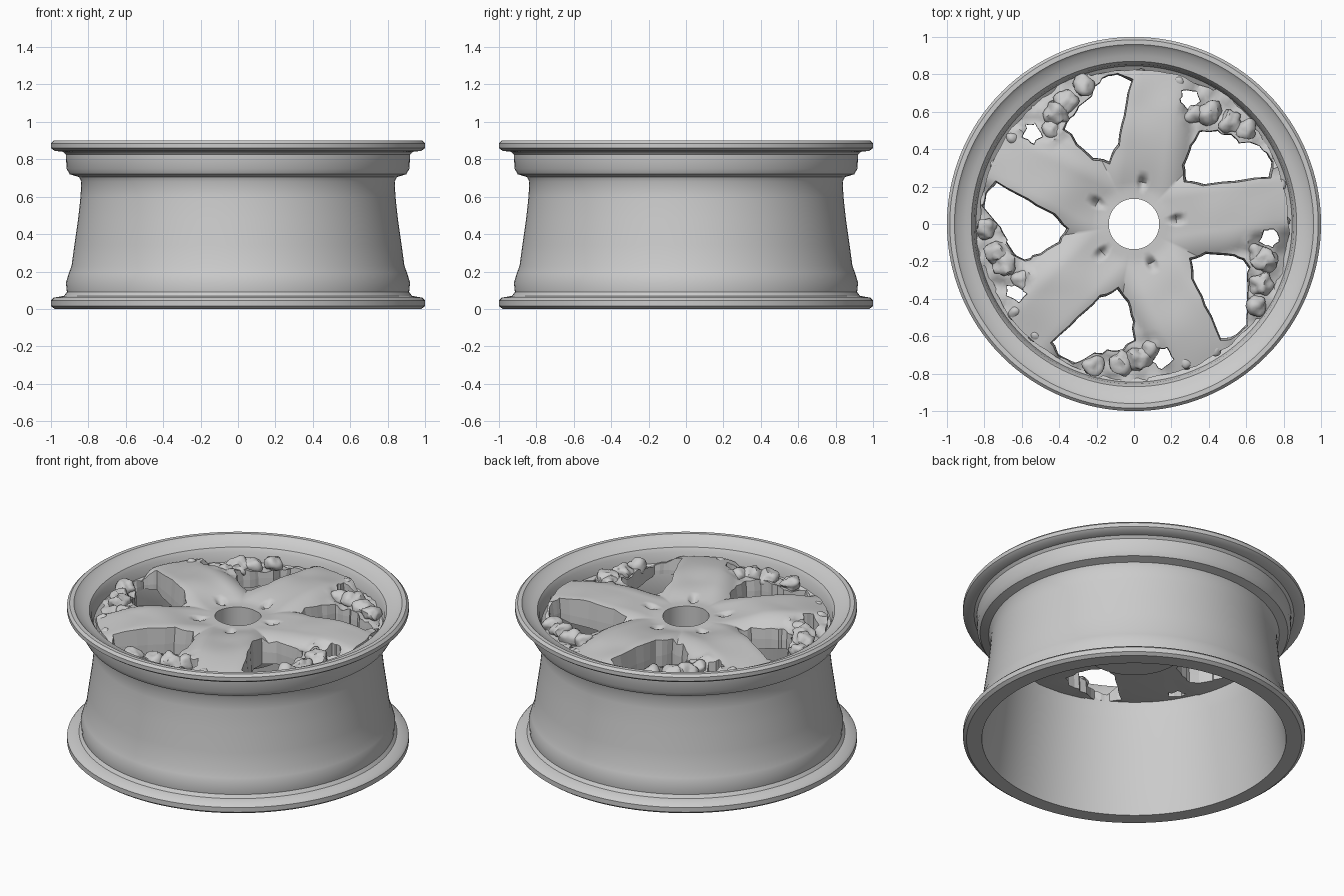
import bpy, bmesh, math, random
from mathutils import Vector, noise

random.seed(4)
SPOKES = 5
FIRST = 9
STEP = 360 / SPOKES

if "Cube" in bpy.data.objects:
    bpy.data.objects.remove(bpy.data.objects["Cube"])

grey = bpy.data.materials.new("cast_grey")
grey.use_nodes = True
grey.diffuse_color = (0.6, 0.6, 0.6, 1)
grey.node_tree.nodes["Principled BSDF"].inputs["Base Color"].default_value = grey.diffuse_color


def make_object(name, bm):
    bmesh.ops.recalc_face_normals(bm, faces=bm.faces)
    mesh = bpy.data.meshes.new(name)
    bm.to_mesh(mesh)
    bm.free()
    ob = bpy.data.objects.new(name, mesh)
    bpy.context.collection.objects.link(ob)
    mesh.materials.append(grey)
    return ob


def smooth(ob, angle):
    bpy.ops.object.select_all(action="DESELECT")
    ob.select_set(True)
    bpy.context.view_layer.objects.active = ob
    bpy.ops.object.shade_smooth_by_angle(angle=math.radians(angle))


def lathe(name, profile_at, segments):
    """Spin a closed profile; profile_at(angle) gives its (radius, z) points."""
    bm = bmesh.new()
    rings = []
    for s in range(segments):
        a = math.tau * s / segments
        rings.append([bm.verts.new((r * math.cos(a), r * math.sin(a), z))
                      for r, z in profile_at(a)])
    for s, ring in enumerate(rings):
        following = rings[(s + 1) % segments]
        for i in range(len(ring)):
            j = (i + 1) % len(ring)
            bm.faces.new((ring[i], ring[j], following[j], following[i]))
    return make_object(name, bm)


# Rim barrel with both flanges
rim_profile = [
    (0.89, 0.0), (0.98, 0.0), (1.0, 0.015), (1.0, 0.045), (0.985, 0.06), (0.93, 0.07),
    (0.915, 0.09), (0.92, 0.14), (0.905, 0.19), (0.89, 0.23), (0.875, 0.34),
    (0.855, 0.48), (0.842, 0.6), (0.838, 0.68), (0.85, 0.705), (0.9, 0.72),
    (0.917, 0.75), (0.92, 0.825), (0.935, 0.84), (0.98, 0.845), (1.0, 0.86),
    (1.0, 0.885), (0.985, 0.9), (0.96, 0.9), (0.945, 0.885), (0.9, 0.865),
    (0.87, 0.855), (0.855, 0.83), (0.845, 0.77), (0.815, 0.75), (0.805, 0.7),
    (0.81, 0.6), (0.835, 0.4), (0.86, 0.2), (0.88, 0.06)]
rim = lathe("rim_barrel", lambda a: rim_profile, 128)
smooth(rim, 35)


# Face disc: crowned spokes, rough bridges between them and a deep hub
def face_height(r, a):
    off = (math.degrees(a) - FIRST + STEP / 2) % STEP - STEP / 2
    side = abs(r * math.sin(math.radians(off)))
    z = 0.815 + 0.04 * math.sin(math.pi * min(1, max(0, (r - 0.2) / 0.65)))
    z -= min(0.05, 3 * max(0, side - 0.1) ** 2)
    p = Vector((r * math.cos(a), r * math.sin(a), 0.3))
    z += noise.noise(p * 5) * 0.012
    if r > 0.6 and side > 0.16:
        z += noise.noise(p * 14) * 0.035
    # bolt pit near the root of each spoke
    pit = math.hypot(r - 0.23, r * math.radians(off + 3))
    return z - 0.05 * max(0, 1 - pit / 0.035)


def face_profile(a):
    off = (math.degrees(a) - FIRST) % STEP
    outer = 0.86 if 26 < off < 50 else 0.825
    outer += 0.012 * noise.noise(Vector((math.cos(a), math.sin(a), 0)) * 9)
    rows = 30
    radii = [0.135 + (outer - 0.135) * i / rows for i in range(rows + 1)]
    top = [(r, face_height(r, a)) for r in radii]
    under = [(outer, 0.72), (0.7, 0.69), (0.5, 0.68), (0.34, 0.66), (0.29, 0.6), (0.135, 0.6)]
    return top + under


face = lathe("spoke_face", face_profile, 200)

# Cutters: one large window and one small gap beside every spoke
window = [(10, 0.77), (15, 0.81), (21, 0.81), (28, 0.72), (36, 0.685), (45, 0.63),
          (45, 0.52), (41, 0.41), (31, 0.355), (20, 0.43), (14, 0.58)]
gap = [(53, 0.75), (56, 0.785), (61, 0.75), (60, 0.69), (55, 0.68)]


def ragged(points, amount):
    """Subdivide a polar outline and roughen its outer edge."""
    out = []
    for i, (a, r) in enumerate(points):
        a2, r2 = points[(i + 1) % len(points)]
        for t in (0, 1 / 3, 2 / 3):
            rough = amount if r > 0.6 and a > 20 else amount / 4
            out.append((a + (a2 - a) * t + random.uniform(-60, 60) * rough,
                        r + (r2 - r) * t + random.uniform(-1, 1) * rough))
    return out


bm = bmesh.new()
for k in range(SPOKES):
    for outline, amount in ((window, 0.016), (gap, 0.008)):
        flat = [(r * math.cos(math.radians(a + FIRST + k * STEP)),
                 r * math.sin(math.radians(a + FIRST + k * STEP)))
                for a, r in ragged(outline, amount)]
        cx = sum(p[0] for p in flat) / len(flat)
        cy = sum(p[1] for p in flat) / len(flat)
        loops = []
        for z, s in ((0.5, 0.94), (0.74, 0.98), (0.95, 1.1)):
            loops.append([bm.verts.new((cx + (x - cx) * s, cy + (y - cy) * s, z)) for x, y in flat])
        n = len(flat)
        for low, high in zip(loops, loops[1:]):
            for i in range(n):
                bm.faces.new((low[i], low[(i + 1) % n], high[(i + 1) % n], high[i]))
        bm.faces.new(loops[0][::-1])
        bm.faces.new(loops[-1])
cutter = make_object("window_cutters", bm)
cutter.hide_render = True
cutter.hide_set(True)

cut = face.modifiers.new("windows", "BOOLEAN")
cut.operation = "DIFFERENCE"
cut.solver = "EXACT"
cut.object = cutter
smooth(face, 40)

# Lumps of rough metal along the bridges and at the spoke tips
bm = bmesh.new()
for k in range(SPOKES):
    for off, r, size in ((30, 0.79, 0.055), (38, 0.75, 0.06), (46, 0.72, 0.065),
                         (51, 0.67, 0.05), (65, 0.79, 0.04), (5, 0.8, 0.035)):
        a = math.radians(off + FIRST + k * STEP + random.uniform(-2, 2))
        centre = Vector((r * math.cos(a), r * math.sin(a), 0.795))
        made = bmesh.ops.create_icosphere(bm, subdivisions=3, radius=size)["verts"]
        for v in made:
            v.co *= 1 + 0.45 * noise.noise((v.co + centre) * 22)
            v.co.z *= 0.85
            v.co += centre
lumps = make_object("rough_lumps", bm)
smooth(lumps, 40)
